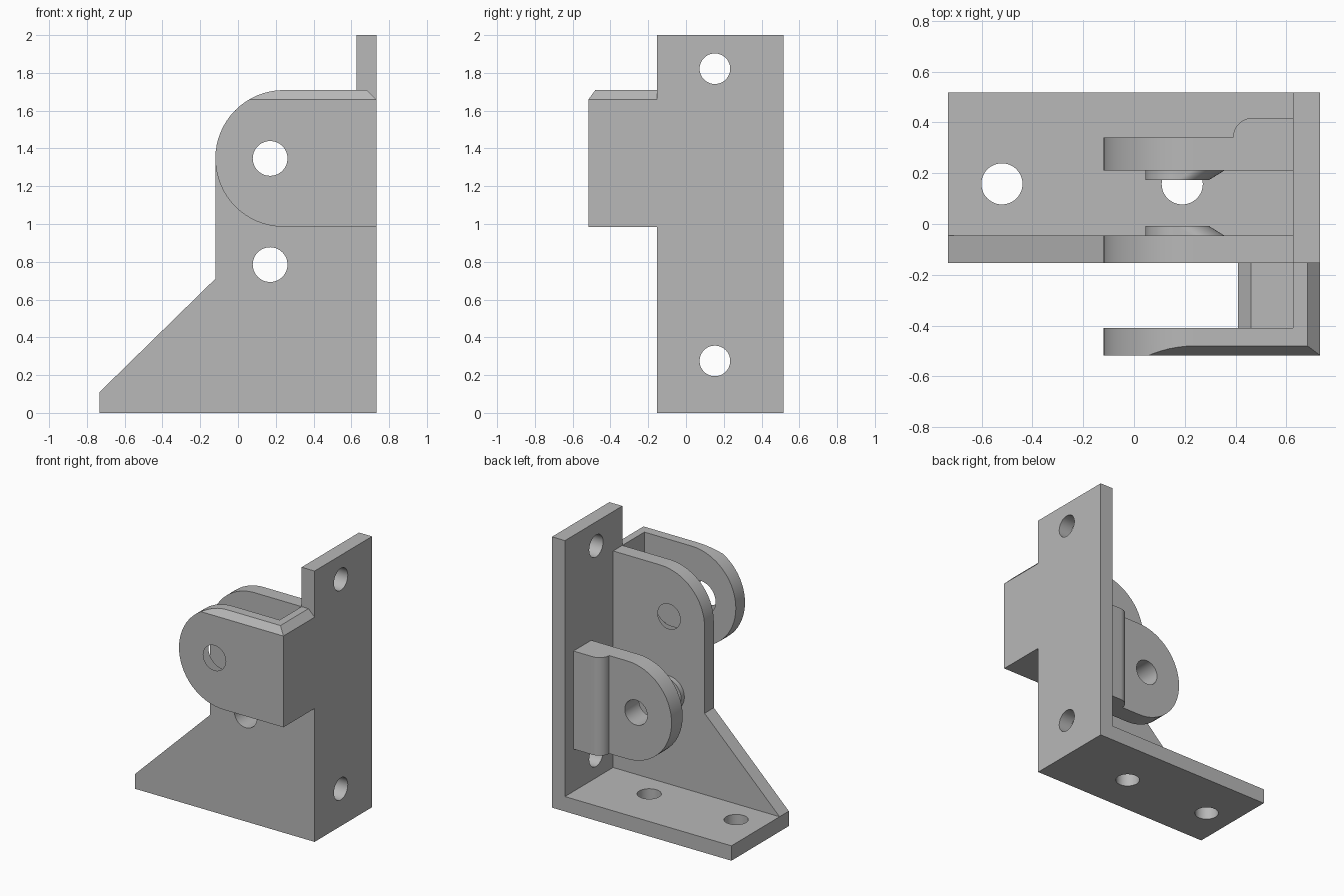
import bpy, bmesh
from math import pi, sin, cos
from mathutils import Vector

old = bpy.data.objects.get("Cube")
if old:
    bpy.data.objects.remove(old, do_unlink=True)

# One plain metal colour
grey = bpy.data.materials.new("plain_grey")
grey.use_nodes = True
grey.diffuse_color = (0.48, 0.48, 0.48, 1)
grey.node_tree.nodes["Principled BSDF"].inputs["Base Color"].default_value = grey.diffuse_color

# Main dimensions
LEFT, RIGHT, INNER = -0.733, 0.733, 0.627
FRONT, BACK = -0.517, 0.517
WEB_F, WEB_B = -0.153, -0.045
EAR_X, EAR_R = -0.12, 0.362
PIN_X, HIGH, LOW = 0.17, 1.347, 0.785
HOLE_Y = 0.153


def finish(name, bm):
    bmesh.ops.recalc_face_normals(bm, faces=bm.faces)
    mesh = bpy.data.meshes.new(name)
    bm.to_mesh(mesh)
    bm.free()
    mesh.materials.append(grey)
    ob = bpy.data.objects.new(name, mesh)
    bpy.context.collection.objects.link(ob)
    return ob


def prism(name, axis, profile, lo, hi):
    """Extrude a 2D profile along an axis; profile uses the other two in order."""
    def place(p, h):
        c = list(p)
        c.insert("xyz".index(axis), h)
        return c
    bm = bmesh.new()
    face = bm.faces.new([bm.verts.new(place(p, lo)) for p in profile])
    new = bmesh.ops.extrude_face_region(bm, geom=[face])["geom"]
    shift = Vector(place((0, 0), hi - lo))
    bmesh.ops.translate(bm, vec=shift, verts=[v for v in new if isinstance(v, bmesh.types.BMVert)])
    return finish(name, bm)


def arc(cx, cy, r, start, end, n):
    return [(cx + r * cos(start + (end - start) * i / n),
             cy + r * sin(start + (end - start) * i / n)) for i in range(n + 1)]


def circle(cx, cy, r):
    return arc(cx, cy, r, 0, 2 * pi, 48)[:-1]


def rect(a, b, c, d):
    return [(a, c), (b, c), (b, d), (a, d)]


def combine(target, other, operation):
    mod = target.modifiers.new("combine", "BOOLEAN")
    mod.operation, mod.solver, mod.object = operation, "EXACT", other
    bpy.context.view_layer.objects.active = target
    bpy.ops.object.modifier_apply(modifier=mod.name)
    bpy.data.objects.remove(other, do_unlink=True)


def ear_profile(z, x_end):
    """Lug with a round end towards -x."""
    return [(x_end, z - EAR_R), (x_end, z + EAR_R)] + arc(EAR_X + EAR_R, z, EAR_R, pi / 2, 3 * pi / 2, 32)


def boss(z, y, direction):
    """Pin boss with a sloped support on its +x side."""
    bm = bmesh.new()
    for depth, shift in ((0.037, 0), (0, 0), (0, 0.06), (-0.03, 0), (-0.03, 0.06)):
        for px, pz in circle(PIN_X + shift, z, 0.125):
            bm.verts.new((px, y + direction * depth, pz))
    hull = bmesh.ops.convex_hull(bm, input=bm.verts)
    spare = [v for v in set(hull["geom_interior"] + hull["geom_unused"])
             if isinstance(v, bmesh.types.BMVert)]
    bmesh.ops.delete(bm, geom=spare, context="VERTS")
    bmesh.ops.dissolve_limit(bm, angle_limit=0.005, verts=bm.verts, edges=bm.edges)
    return finish("pin_boss", bm)


# Front housing: round ear, side wall and short floor
top, bottom = HIGH + EAR_R, HIGH - EAR_R
body = prism("mounting_bracket", "y", ear_profile(HIGH, RIGHT), FRONT, -0.41)
combine(body, prism("side_wall", "x", rect(FRONT, -0.1, bottom, top), INNER, RIGHT), "UNION")
floor = [(0.41, bottom), (0.7, bottom), (0.7, bottom + 0.105), (0.46, bottom + 0.105), (0.41, bottom + 0.055)]
combine(body, prism("floor", "y", floor, -0.45, -0.1), "UNION")

# Chamfers along the outer top edges of the housing
front_cut = [(FRONT - 0.037, top - 0.1), (FRONT + 0.074, top + 0.05), (FRONT - 0.037, top + 0.05)]
side_cut = [(RIGHT + 0.05, top - 0.1), (RIGHT - 0.1, top + 0.05), (RIGHT + 0.05, top + 0.05)]
combine(body, prism("front_chamfer", "x", front_cut, -0.5, 1), "DIFFERENCE")
combine(body, prism("side_chamfer", "y", side_cut, -0.7, 0), "DIFFERENCE")

# Upright plate, foot plate and triangular web
combine(body, prism("upright_plate", "x", rect(WEB_F, BACK, 0, 2), INNER, RIGHT), "UNION")
combine(body, prism("foot_plate", "z", rect(LEFT, RIGHT, WEB_F, BACK), 0, 0.11), "UNION")
web = [(LEFT, 0), (RIGHT, 0), (RIGHT, top)] + arc(EAR_X + EAR_R, HIGH, EAR_R, pi / 2, pi, 16)
web += [(EAR_X, 0.71), (LEFT, 0.11)]
combine(body, prism("web", "y", web, WEB_F, WEB_B), "UNION")

# Rear ear with its thickened, rounded root
combine(body, prism("rear_ear", "y", ear_profile(LOW, 0.68), 0.21, 0.34), "UNION")
root = [(0.68, 0.28), (0.68, 0.418)] + arc(0.468, 0.34, 0.078, pi / 2, pi, 12) + [(0.39, 0.28)]
combine(body, prism("ear_root", "z", root, LOW - EAR_R, LOW + EAR_R), "UNION")

# Facing pairs of pin bosses
for z, y, direction in ((HIGH, -0.41, 1), (HIGH, WEB_F, -1), (LOW, WEB_B, 1), (LOW, 0.21, -1)):
    combine(body, boss(z, y, direction), "UNION")

# Pin holes, foot holes and upright holes
for z in (HIGH, LOW):
    combine(body, prism("pin_hole", "y", circle(PIN_X, z, 0.092), -0.8, 0.8), "DIFFERENCE")
for x in (-0.52, 0.19):
    combine(body, prism("foot_hole", "z", circle(x, HOLE_Y + 0.005, 0.081), -0.1, 0.25), "DIFFERENCE")
for z in (0.275, 1.822):
    combine(body, prism("upright_hole", "x", circle(HOLE_Y, z, 0.081), 0.5, 0.9), "DIFFERENCE")

# Crisp edges with smooth rounds
bpy.ops.object.select_all(action="DESELECT")
body.select_set(True)
bpy.context.view_layer.objects.active = body
bpy.ops.object.shade_smooth_by_angle(angle=0.4)
